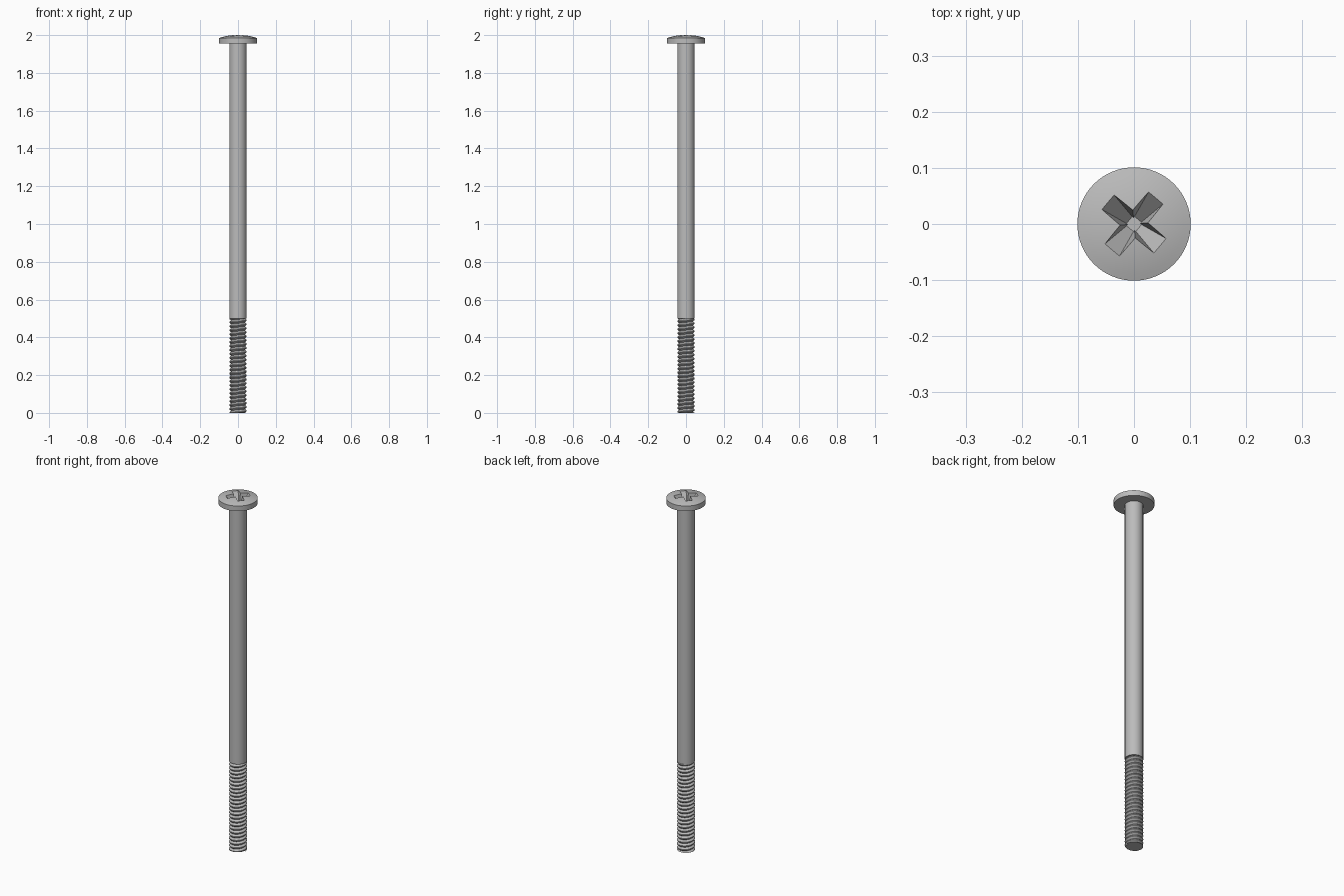
import bpy, bmesh
from math import sin, cos, pi, radians, sqrt

cube = bpy.data.objects.get("Cube")
if cube:
    bpy.data.objects.remove(cube, do_unlink=True)

SIDES = 64
SHAFT_R, ROOT_R, HEAD_R = 0.046, 0.037, 0.101
THREAD_TOP, TURNS = 0.5, 24

steel = bpy.data.materials.new("steel grey")
steel.use_nodes = True
steel.diffuse_color = (0.5, 0.5, 0.5, 1)
steel.node_tree.nodes["Principled BSDF"].inputs["Base Color"].default_value = (0.5, 0.5, 0.5, 1)


def make_object(name, bm):
    bmesh.ops.recalc_face_normals(bm, faces=bm.faces)
    mesh = bpy.data.meshes.new(name)
    bm.to_mesh(mesh)
    bm.free()
    mesh.materials.append(steel)
    obj = bpy.data.objects.new(name, mesh)
    bpy.context.collection.objects.link(obj)
    return obj


def activate(obj):
    bpy.ops.object.select_all(action='DESELECT')
    obj.select_set(True)
    bpy.context.view_layer.objects.active = obj


def revolve(name, profile):
    bm = bmesh.new()
    verts = [bm.verts.new((r, 0, z)) for r, z in profile]
    edges = [bm.edges.new(pair) for pair in zip(verts, verts[1:])]
    bmesh.ops.spin(bm, geom=verts + edges, cent=(0, 0, 0), axis=(0, 0, 1),
                   angle=2 * pi, steps=SIDES, use_merge=False)
    bmesh.ops.remove_doubles(bm, verts=bm.verts, dist=1e-5)
    return make_object(name, bm)


# Smooth shaft with a low domed head
head_bottom, rim_top, crown = 1.955, 1.984, 2.001
sag = crown - rim_top
dome_r = (HEAD_R ** 2 + sag ** 2) / (2 * sag)
dome = []
for i in range(9):
    r = HEAD_R * (1 - i / 8)
    dome.append((r, crown - dome_r + sqrt(dome_r ** 2 - r ** 2)))
body = revolve("shaft_and_head", [(0, THREAD_TOP), (SHAFT_R, THREAD_TOP), (SHAFT_R, head_bottom),
                                  (HEAD_R, head_bottom)] + dome)


# Tapered cross-shaped cutter for the driver recess
def cross_ring(bm, length, width, z):
    ring = []
    for arm in range(4):
        a = radians(50 + 90 * arm)
        for u, v in ((width, -width), (length, -width), (length, width)):
            ring.append(bm.verts.new((u * cos(a) - v * sin(a), u * sin(a) + v * cos(a), z)))
    return ring


bm = bmesh.new()
top = cross_ring(bm, 0.072, 0.019, 2.01)
bottom = cross_ring(bm, 0.011, 0.008, 1.93)
for i in range(len(top)):
    j = (i + 1) % len(top)
    bm.faces.new((top[i], top[j], bottom[j], bottom[i]))
bm.faces.new(top)
bm.faces.new(bottom[::-1])
cutter = make_object("recess_cutter", bm)
activate(body)
cut = body.modifiers.new("recess", 'BOOLEAN')
cut.operation = 'DIFFERENCE'
cut.solver = 'EXACT'
cut.object = cutter
bpy.ops.object.modifier_apply(modifier=cut.name)
bpy.data.objects.remove(cutter, do_unlink=True)
bpy.ops.object.shade_smooth_by_angle(angle=radians(25))

# Helical thread: alternating root and crest, trimmed flat at both ends
pitch = THREAD_TOP / TURNS
shape = ((0, ROOT_R), (0.4, SHAFT_R), (0.6, SHAFT_R))
bm = bmesh.new()
columns = []
for i in range(SIDES + 1):
    a = 2 * pi * i / SIDES
    column = []
    for turn in range(-1, TURNS + 1):
        for offset, r in shape:
            z = min(max((turn + offset + i / SIDES) * pitch, 0), THREAD_TOP)
            column.append(bm.verts.new((r * cos(a), r * sin(a), z)))
    columns.append(column)
for left, right in zip(columns, columns[1:]):
    for k in range(len(left) - 1):
        bm.faces.new((left[k], right[k], right[k + 1], left[k + 1]))
bmesh.ops.remove_doubles(bm, verts=bm.verts, dist=1e-5)
bmesh.ops.dissolve_degenerate(bm, edges=bm.edges, dist=1e-5)
thread = make_object("thread", bm)
activate(thread)
bpy.ops.object.shade_smooth_by_angle(angle=radians(25))

# Core closing the flat tip
core = revolve("thread_core", [(0, 0), (ROOT_R, 0), (ROOT_R - 0.001, THREAD_TOP), (0, THREAD_TOP)])
activate(core)
bpy.ops.object.shade_smooth_by_angle(angle=radians(25))
